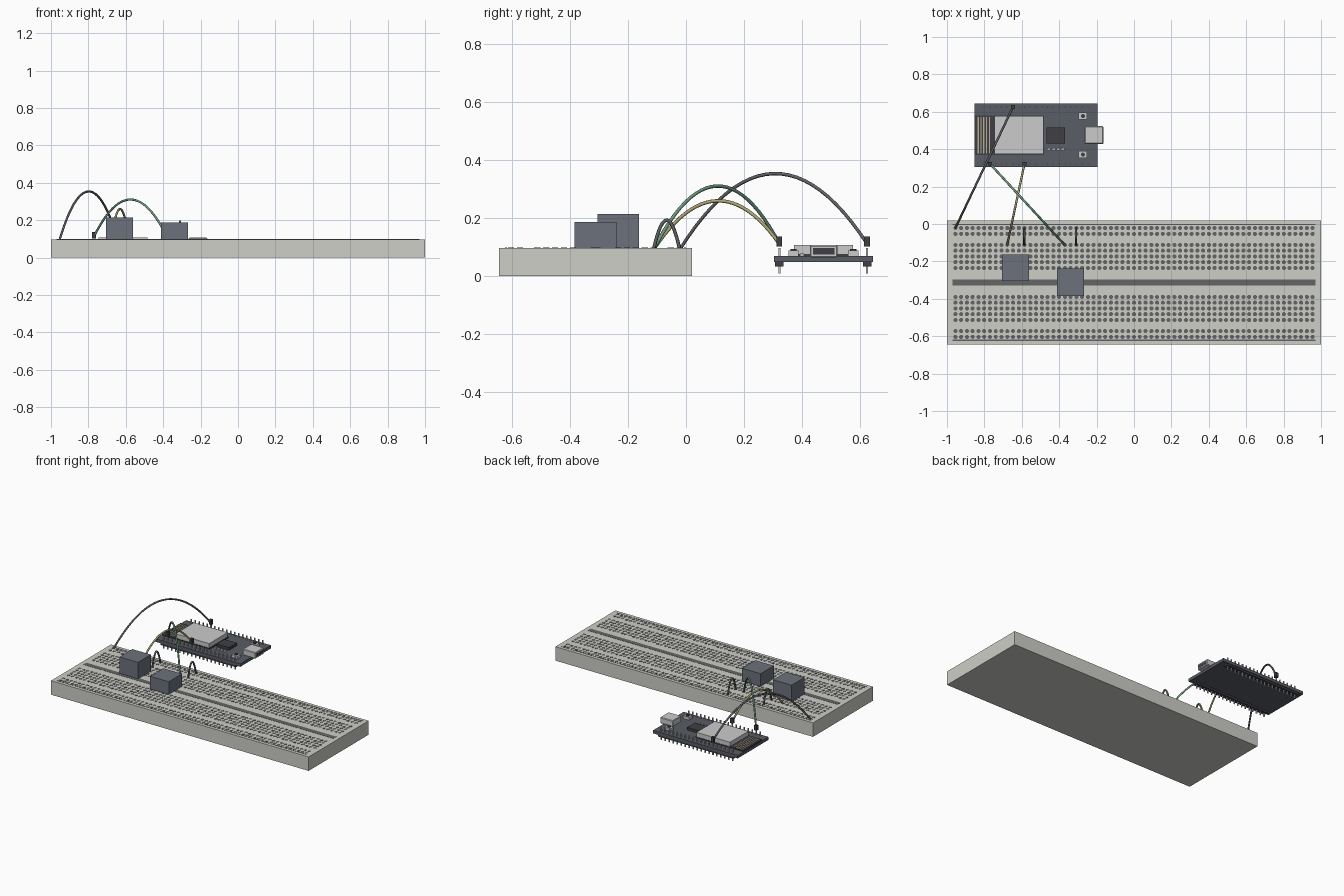
import bpy, bmesh, math
from mathutils import Vector, Matrix

if "Cube" in bpy.data.objects:
    bpy.data.objects.remove(bpy.data.objects["Cube"])


def mat(name, rgb):
    m = bpy.data.materials.new(name)
    m.diffuse_color = (*rgb, 1)
    m.use_nodes = True
    m.node_tree.nodes["Principled BSDF"].inputs["Base Color"].default_value = m.diffuse_color
    return m


PLASTIC = mat("warm_white", (0.62, 0.62, 0.58))
HOLE = mat("hole_dark", (0.13, 0.13, 0.13))
PCB = mat("board_dark", (0.10, 0.11, 0.13))
METAL = mat("metal", (0.55, 0.56, 0.58))
BLACK = mat("black", (0.05, 0.05, 0.06))
SENSOR = mat("slate", (0.15, 0.17, 0.20))
GOLD = mat("gold", (0.5, 0.45, 0.3))
GREEN = mat("green", (0.16, 0.32, 0.22))
YELLOW = mat("yellow", (0.42, 0.38, 0.18))
RED = mat("wire_dark", (0.12, 0.12, 0.13))


def finish(bm, name, material):
    me = bpy.data.meshes.new(name)
    bm.to_mesh(me)
    bm.free()
    ob = bpy.data.objects.new(name, me)
    bpy.context.collection.objects.link(ob)
    me.materials.append(material)
    return ob


def boxes(name, material, items):
    """items: (x0, x1, y0, y1, z0, z1) extents, joined into one object"""
    bm = bmesh.new()
    for x0, x1, y0, y1, z0, z1 in items:
        m = Matrix.Translation(((x0 + x1) / 2, (y0 + y1) / 2, (z0 + z1) / 2))
        m = m @ Matrix.Diagonal((x1 - x0, y1 - y0, z1 - z0, 1))
        bmesh.ops.create_cube(bm, size=1, matrix=m)
    return finish(bm, name, material)


def post(x, y, half, z0, z1):
    return (x - half, x + half, y - half, y + half, z0, z1)


def cylinders(name, material, items, sides=8):
    """items: (x, y, radius, z0, z1)"""
    bm = bmesh.new()
    for x, y, r, z0, z1 in items:
        m = Matrix.Translation((x, y, (z0 + z1) / 2)) @ Matrix.Rotation(math.pi / sides, 4, 'Z')
        bmesh.ops.create_cone(bm, cap_ends=True, segments=sides, radius1=r, radius2=r,
                              depth=z1 - z0, matrix=m)
    return finish(bm, name, material)


def wire(name, material, a, b, peak):
    """Parabolic jumper wire between two points"""
    a, b = Vector(a), Vector(b)
    n = 24
    rise = peak - (a.z + b.z) / 2
    cu = bpy.data.curves.new(name, 'CURVE')
    cu.dimensions = '3D'
    cu.bevel_depth = 0.006
    cu.bevel_resolution = 2
    cu.use_fill_caps = True
    sp = cu.splines.new('POLY')
    sp.points.add(n)
    for i in range(n + 1):
        t = i / n
        p = a.lerp(b, t)
        sp.points[i].co = (p.x, p.y, p.z + 4 * rise * t * (1 - t), 1)
    sp.use_smooth = True
    cu.materials.append(material)
    ob = bpy.data.objects.new(name, cu)
    bpy.context.collection.objects.link(ob)


PITCH = 0.0308
TOP = 0.098
CY = -0.3125

# breadboard body, centre channel and rail stripes
boxes("breadboard", PLASTIC, [(-1, 1, -0.645, 0.02, 0, TOP)])
boxes("centre_channel", HOLE, [(-0.97, 0.97, CY - 0.017, CY + 0.017, TOP - 0.01, TOP + 0.001)])
boxes("rail_stripes", RED, [(-0.97, 0.97, CY + s * 0.309 - 0.003, CY + s * 0.309 + 0.003,
                             TOP - 0.004, TOP + 0.001) for s in (-1, 1)])

# contact holes: five terminal rows and two rail rows per side
offsets = [0.0775 + i * PITCH for i in range(5)] + [0.260, 0.291]
cylinders("contact_holes", HOLE,
          [((c - 31) * PITCH, CY + s * o, 0.0115, TOP - 0.006, TOP + 0.001)
           for s in (-1, 1) for o in offsets for c in range(63)])

# two block components
boxes("block_tall", SENSOR, [(-0.706, -0.562, -0.306, -0.163, TOP, 0.214)])
boxes("block_short", SENSOR, [(-0.412, -0.268, -0.385, -0.239, TOP, 0.187)])

# controller board
BX, ROWS, Z = -0.524, (0.322, 0.625), 0.069
boxes("controller_board", PCB, [(-0.853, -0.195, 0.304, 0.645, 0.048, Z)])
boxes("pin_headers", BLACK, [(BX - 0.293, BX + 0.293, y - 0.015, y + 0.015, 0.034, 0.048)
                             for y in ROWS])
pins = [(BX + i * PITCH, y) for y in ROWS for i in range(-9, 10)]
boxes("header_pins", METAL, [post(x, y, 0.0035, 0.01, 0.098) for x, y in pins])

# radio module: substrate, shield can, antenna trace
boxes("radio_substrate", BLACK, [(-0.85, -0.48, 0.37, 0.579, Z, 0.076)])
boxes("radio_shield", METAL, [(-0.746, -0.485, 0.373, 0.577, 0.076, 0.107)])
boxes("antenna_trace", GOLD, [(x - 0.003, x + 0.003, 0.377, 0.572, 0.076, 0.078)
                              for x in (-0.833, -0.818, -0.803, -0.788, -0.773)])

# chip, resistors, push buttons, socket
boxes("interface_chip", BLACK, [(-0.467, -0.37, 0.43, 0.516, Z, 0.088)])
boxes("resistors", METAL, [(x - 0.009, x + 0.009, 0.393, 0.407, Z, 0.078)
                           for x in (-0.455, -0.43, -0.405, -0.38)])
boxes("button_bases", METAL, [(-0.296, -0.25, y - 0.018, y + 0.018, Z, 0.088)
                              for y in (0.371, 0.577)])
cylinders("button_caps", BLACK, [(-0.273, y, 0.011, 0.088, 0.094) for y in (0.371, 0.577)], 12)
socket = boxes("usb_socket", METAL, [(-0.264, -0.164, 0.428, 0.523, 0.064, 0.107)])
boxes("usb_opening", BLACK, [(-0.17, -0.1635, 0.438, 0.513, 0.074, 0.097)])
bev = socket.modifiers.new("bevel", 'BEVEL')
bev.width = 0.004
bev.segments = 1

# long wires to header pins with connector shells
p1 = (BX - 4 * PITCH, ROWS[1])
p2 = (BX - 8 * PITCH, ROWS[0])
p3 = (BX - 2 * PITCH, ROWS[0])
boxes("wire_connectors", BLACK, [post(x, y, 0.010, 0.103, 0.137) for x, y in (p1, p2, p3)])
row = CY + 0.2007
wire("ground_wire", RED, (-0.955, -0.0215, 0.092), (*p1, 0.112), 0.354)
wire("green_wire", GREEN, (-0.37, row, 0.092), (*p2, 0.112), 0.311)
wire("yellow_wire", YELLOW, (-0.678, row, 0.092), (*p3, 0.112), 0.260)

# short jumpers from rail to terminal row
for label, x in (("left", -0.587), ("right", -0.31)):
    wire(label + "_jumper", RED, (x, row, 0.092), (x, -0.0215, 0.092), 0.193)
